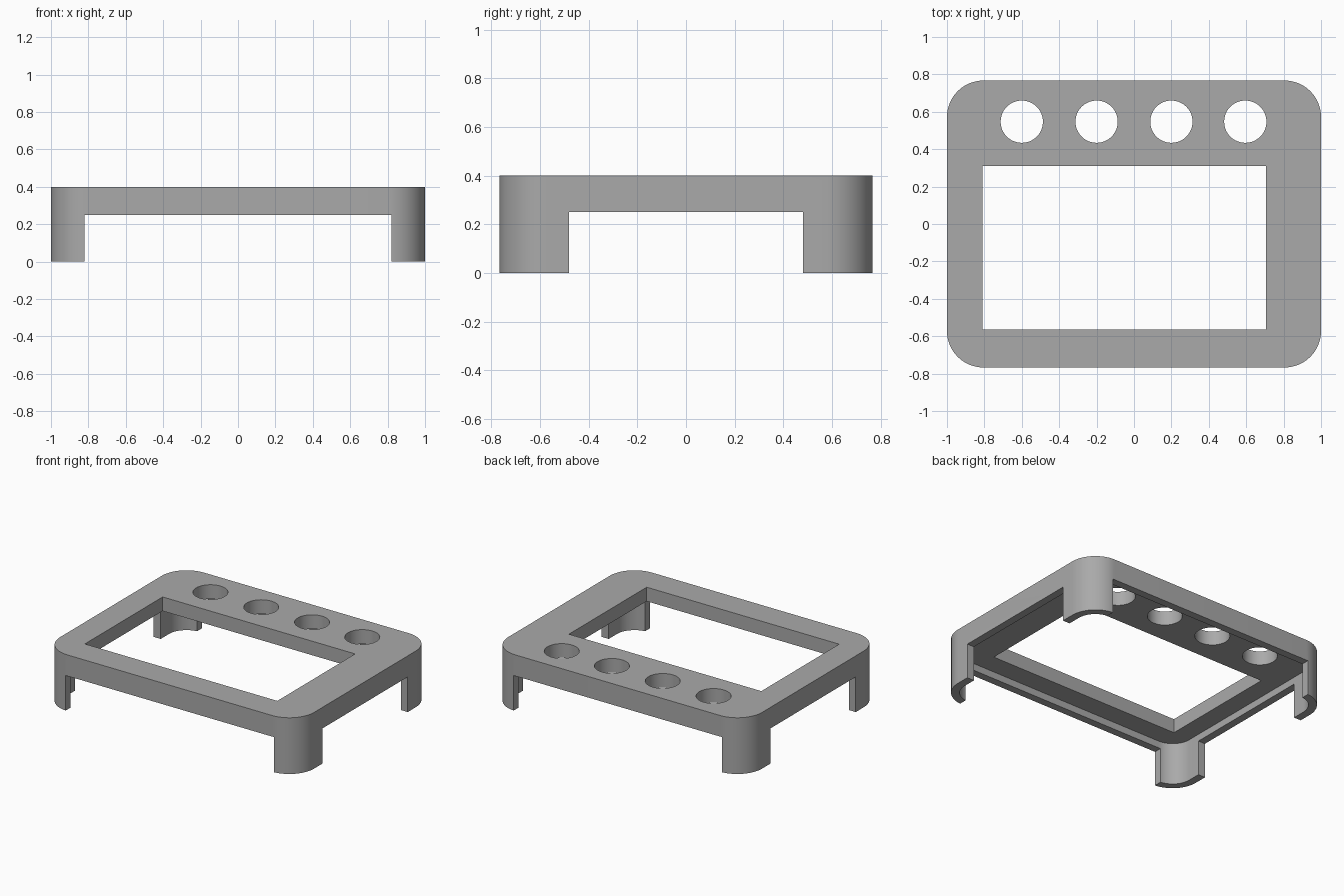
import bpy, bmesh, math

cube = bpy.data.objects.get("Cube")
if cube:
    bpy.data.objects.remove(cube, do_unlink=True)

grey = bpy.data.materials.new("plain grey")
grey.use_nodes = True
COLOUR = (0.4, 0.4, 0.4, 1)
grey.diffuse_color = COLOUR
grey.node_tree.nodes["Principled BSDF"].inputs["Base Color"].default_value = COLOUR

HALF_X, HALF_Y, HEIGHT = 1.0, 0.767, 0.4
RADIUS, WALL = 0.195, 0.055
PLATE_Z, RIM_Z = 0.3, 0.25        # underside of the plate, bottom of the rim
LEG_X, LEG_Y = 0.82, 0.48         # where the legs end along each side


def rounded_rect(hx, hy, r, steps=16):
    points = []
    for corner, (sx, sy) in enumerate([(1, 1), (-1, 1), (-1, -1), (1, -1)]):
        for i in range(steps + 1):
            a = math.pi / 2 * (corner + i / steps)
            points.append((sx * (hx - r) + r * math.cos(a), sy * (hy - r) + r * math.sin(a)))
    return points


def rect(x0, x1, y0, y1):
    return [(x0, y0), (x1, y0), (x1, y1), (x0, y1)]


def circle(cx, cy, r, steps=48):
    return [(cx + r * math.cos(math.tau * i / steps), cy + r * math.sin(math.tau * i / steps))
            for i in range(steps)]


def prism(name, outline, z0, z1):
    bm = bmesh.new()
    base = bm.faces.new([bm.verts.new((x, y, z0)) for x, y in outline])
    top = bmesh.ops.extrude_face_region(bm, geom=[base])["geom"]
    bmesh.ops.translate(bm, vec=(0, 0, z1 - z0),
                        verts=[v for v in top if isinstance(v, bmesh.types.BMVert)])
    bmesh.ops.recalc_face_normals(bm, faces=bm.faces)
    mesh = bpy.data.meshes.new(name)
    bm.to_mesh(mesh)
    bm.free()
    mesh.materials.append(grey)
    obj = bpy.data.objects.new(name, mesh)
    bpy.context.collection.objects.link(obj)
    return obj


# Solid block with the outer shape of plate, rim and legs
frame = prism("bezel_frame_with_legs", rounded_rect(HALF_X, HALF_Y, RADIUS), 0, HEIGHT)

# Hollow inside, openings between the legs, window and round holes
cutters = [
    prism("cavity", rounded_rect(HALF_X - WALL, HALF_Y - WALL, RADIUS - WALL), -0.1, PLATE_Z),
    prism("front_back_opening", rect(-LEG_X, LEG_X, -1, 1), -0.2, RIM_Z),
    prism("side_opening", rect(-1.2, 1.2, -LEG_Y, LEG_Y), -0.3, RIM_Z),
    prism("window", rect(-0.81, 0.705, -0.565, 0.31), 0.1, 0.6),
]
for x in (-0.6, -0.2, 0.2, 0.595):
    cutters.append(prism("button_hole", circle(x, 0.547, 0.113), 0.1, 0.6))

bpy.context.view_layer.objects.active = frame
for cutter in cutters:
    cutter.hide_render = True
    cut = frame.modifiers.new("cut", "BOOLEAN")
    cut.operation, cut.solver, cut.object = "DIFFERENCE", "EXACT", cutter
    bpy.ops.object.modifier_apply(modifier=cut.name)
    bpy.data.objects.remove(cutter, do_unlink=True)

# Smooth corners and holes, sharp edges elsewhere
bpy.ops.object.select_all(action="DESELECT")
frame.select_set(True)
bpy.ops.object.shade_smooth_by_angle(angle=math.radians(30))
